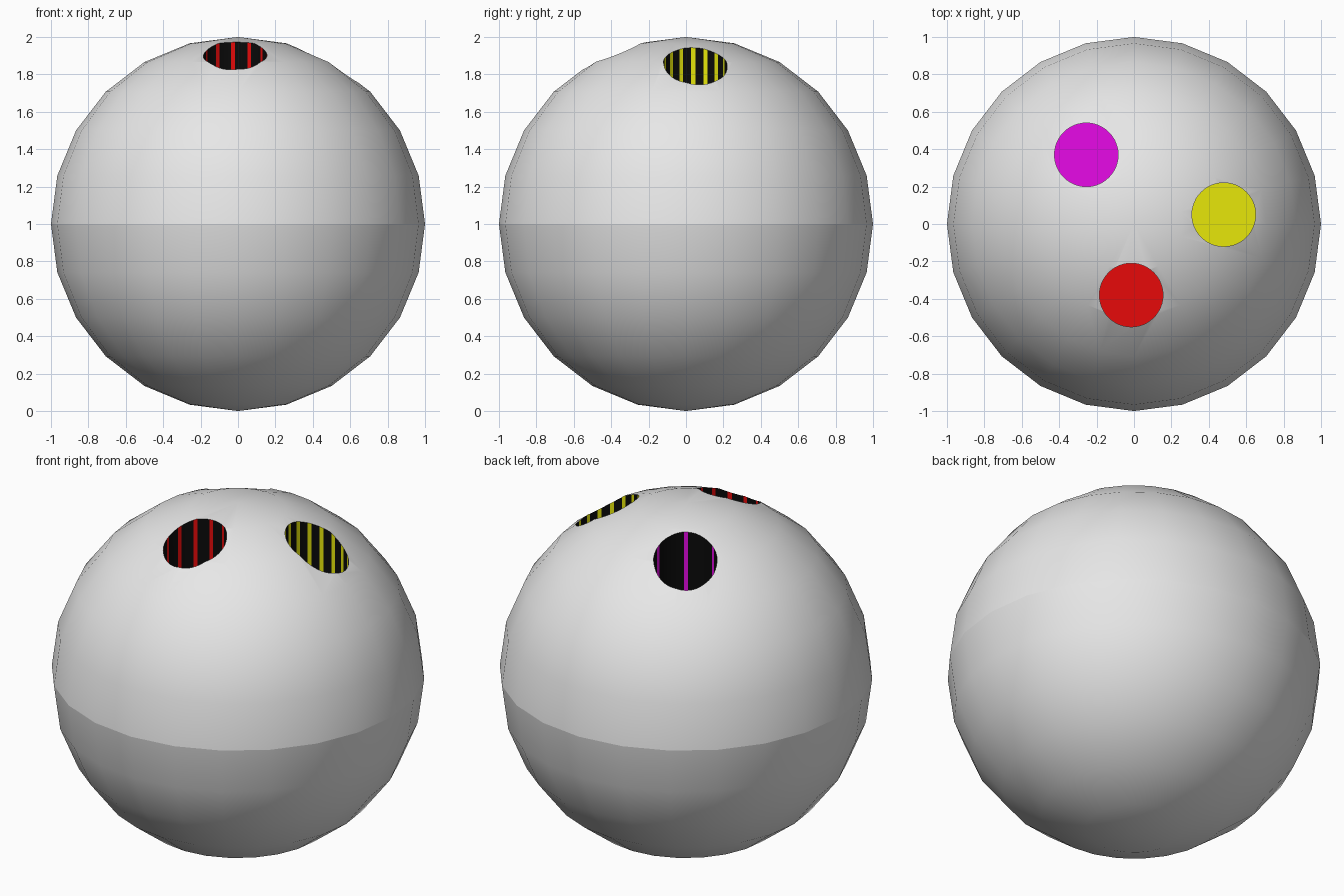
import bpy, bmesh, math
from mathutils import Vector

if "Cube" in bpy.data.objects:
    bpy.data.objects.remove(bpy.data.objects["Cube"], do_unlink=True)

FLOOR, RADIUS, SIDES = 1.2, 0.17, 48


def material(name, color):
    m = bpy.data.materials.new(name)
    m.use_nodes = True
    m.diffuse_color = (*color, 1)
    bsdf = next(n for n in m.node_tree.nodes if n.type == 'BSDF_PRINCIPLED')
    bsdf.inputs["Base Color"].default_value = (*color, 1)
    return m


def mesh_object(name, bm):
    me = bpy.data.meshes.new(name)
    bm.to_mesh(me)
    bm.free()
    ob = bpy.data.objects.new(name, me)
    bpy.context.collection.objects.link(ob)
    return ob


mats = [material("light grey", (0.8, 0.8, 0.8)),
        material("black", (0.003, 0.003, 0.003)),
        material("red", (0.8, 0.003, 0.003)),
        material("yellow", (0.8, 0.8, 0.003)),
        material("magenta", (0.8, 0.003, 0.8))]

# finger holes: centre, floor material, every how many wall strips are coloured
holes = [(Vector((-0.015, -0.38)), 2, 4),
         (Vector((0.48, 0.05)), 3, 3),
         (Vector((-0.255, 0.37)), 4, 8)]

# ball
bm = bmesh.new()
bmesh.ops.create_uvsphere(bm, u_segments=24, v_segments=12, radius=1)
bmesh.ops.translate(bm, verts=bm.verts, vec=(0, 0, 1))
ball = mesh_object("ball", bm)
for m in mats:
    ball.data.materials.append(m)

# drill the three vertical holes
for centre, _, _ in holes:
    bm = bmesh.new()
    bmesh.ops.create_cone(bm, cap_ends=True, segments=SIDES, radius1=RADIUS,
                          radius2=RADIUS, depth=1)
    bmesh.ops.translate(bm, verts=bm.verts, vec=(*centre, FLOOR + 0.5))
    cutter = mesh_object("hole_cutter", bm)
    cutter.hide_render = True
    mod = ball.modifiers.new("hole", 'BOOLEAN')
    mod.operation, mod.solver, mod.object = 'DIFFERENCE', 'EXACT', cutter
    bpy.context.view_layer.objects.active = ball
    bpy.ops.object.modifier_apply(modifier=mod.name)
    bpy.data.objects.remove(cutter, do_unlink=True)

# colour hole floors and striped walls, shade smooth with sharp rims and seam
bm = bmesh.new()
bm.from_mesh(ball.data)
for f in bm.faces:
    f.smooth = True
    f.material_index = 0
    for centre, colour, step in holes:
        if any((v.co.xy - centre).length > RADIUS + 0.002 for v in f.verts):
            continue
        if all(abs(v.co.z - FLOOR) < 0.001 for v in f.verts):
            f.material_index = colour
        elif abs(f.normal.z) < 0.01:
            d = f.calc_center_median().xy - centre
            strip = int((math.atan2(d.y, d.x) / math.tau + 1) * SIDES)
            f.material_index = colour if strip % step == 0 else 1
for e in bm.edges:
    seam = all(abs(v.co.z - 1) < 0.001 for v in e.verts)
    e.smooth = not seam and e.calc_face_angle(0) < math.radians(30)
bm.to_mesh(ball.data)
bm.free()
